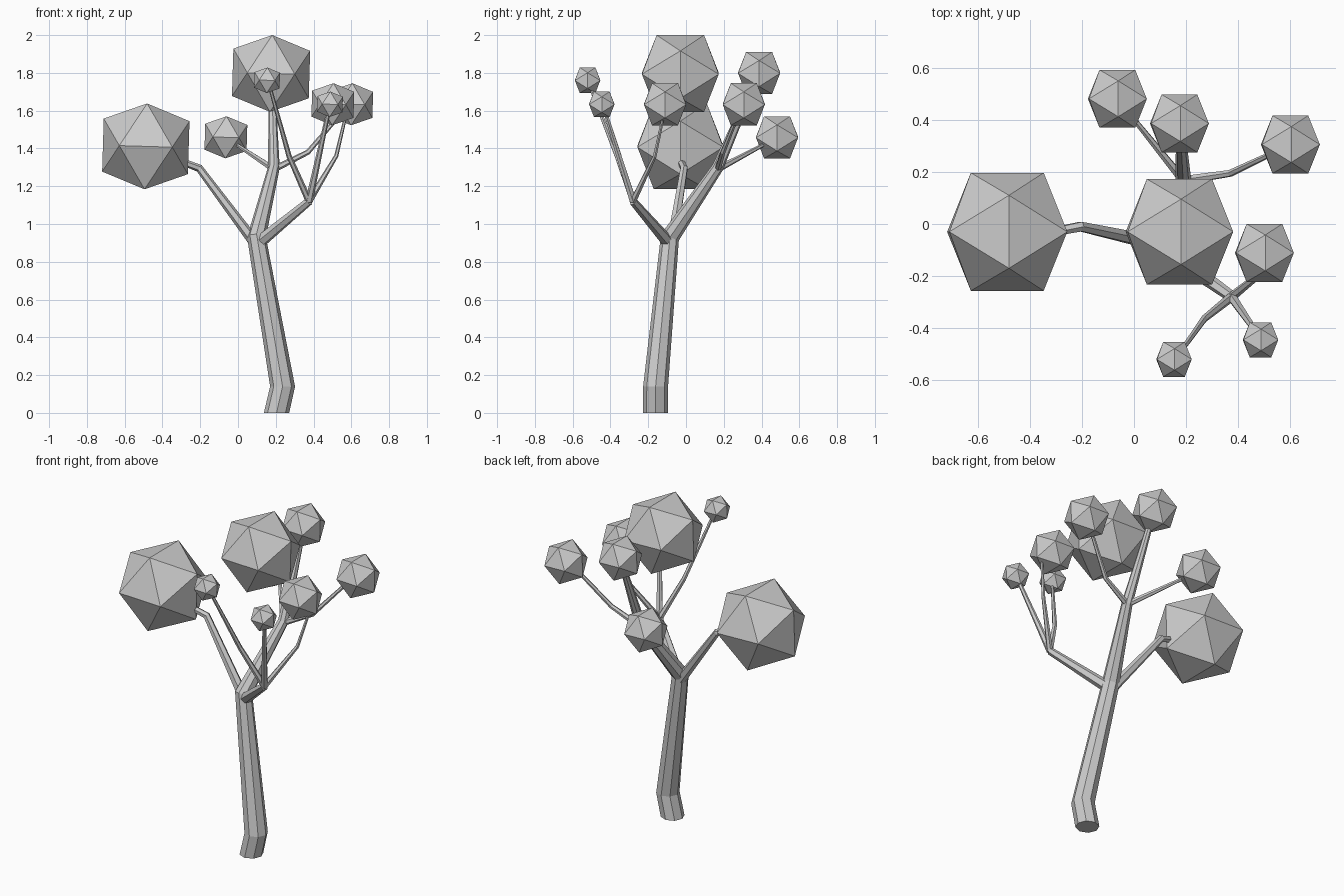
import bpy, bmesh, math
from mathutils import Vector, Matrix

if "Cube" in bpy.data.objects:
    bpy.data.objects.remove(bpy.data.objects["Cube"])


def finish(bm, name):
    bmesh.ops.recalc_face_normals(bm, faces=bm.faces)
    mesh = bpy.data.meshes.new(name)
    bm.to_mesh(mesh)
    bm.free()
    obj = bpy.data.objects.new(name, mesh)
    bpy.context.collection.objects.link(obj)
    return obj


def limb(name, points, sides, flat_base=False):
    """Faceted tapered tube through (x, y, z, radius) points."""
    pos = [Vector(p[:3]) for p in points]
    bm = bmesh.new()
    rings = []
    for i, p in enumerate(points):
        a = pos[i] - pos[i - 1] if i > 0 else pos[1] - pos[0]
        b = pos[i + 1] - pos[i] if i < len(pos) - 1 else a
        tangent = a.normalized() + b.normalized()
        if flat_base and i < 2:
            tangent = Vector((0, 0, 1))
        q = Vector((0, 0, 1)).rotation_difference(tangent)
        ring = []
        for k in range(sides):
            t = 2 * math.pi * k / sides
            offset = Vector((math.cos(t), math.sin(t), 0)) * p[3]
            ring.append(bm.verts.new(pos[i] + q @ offset))
        rings.append(ring)
    for lo, hi in zip(rings, rings[1:]):
        for k in range(sides):
            n = (k + 1) % sides
            bm.faces.new((lo[k], lo[n], hi[n], hi[k]))
    bm.faces.new(rings[0][::-1])
    bm.faces.new(rings[-1])
    return finish(bm, name)


def foliage(name, x, y, z, radius):
    bm = bmesh.new()
    turn = Matrix.Translation((x, y, z)) @ Matrix.Rotation(math.radians(60), 4, 'Y')
    bmesh.ops.create_icosphere(bm, subdivisions=1, radius=radius, matrix=turn)
    return finish(bm, name)


# Trunk, running on into the rear upper bough
limb("trunk", [(.204, -.161, 0, .067), (.236, -.161, .14, .066),
               (.098, -.085, .93, .050), (.19, .168, 1.30, .031),
               (.18, .35, 1.72, .018)], 8, flat_base=True)

# Branches
fork = (.376, -.28, 1.12)
knot = (.19, .168, 1.29)
limb("left_branch", [(.09, -.075, .90, .030), (-.205, -.01, 1.295, .021),
                     (-.31, -.03, 1.335, .018)], 6)
limb("front_branch", [(.115, -.095, .905, .034), (*fork, .022)], 6)
limb("front_twig_right", [(*fork, .018), (.52, -.165, 1.36, .011),
                          (.57, -.12, 1.57, .008)], 6)
limb("front_twig_middle", [(*fork, .020), (.48, -.43, 1.60, .011)], 6)
limb("front_twig_left", [(*fork, .018), (.27, -.365, 1.36, .014),
                         (.17, -.505, 1.72, .009)], 6)
limb("rear_twig_right", [(*knot, .018), (.37, .195, 1.38, .014),
                         (.55, .28, 1.59, .010)], 6)
limb("rear_twig_left", [(*knot, .018), (-.03, .44, 1.435, .009)], 6)

# Foliage clumps
clumps = [(-.488, -.03, 1.411, .267), (.175, -.03, 1.797, .239),
          (-.064, .482, 1.459, .131), (.175, .387, 1.80, .131),
          (.602, .306, 1.634, .131), (.502, -.111, 1.634, .131),
          (.487, -.446, 1.634, .079), (.154, -.521, 1.761, .079)]
for i, c in enumerate(clumps):
    foliage(f"foliage_{i + 1}", *c)
